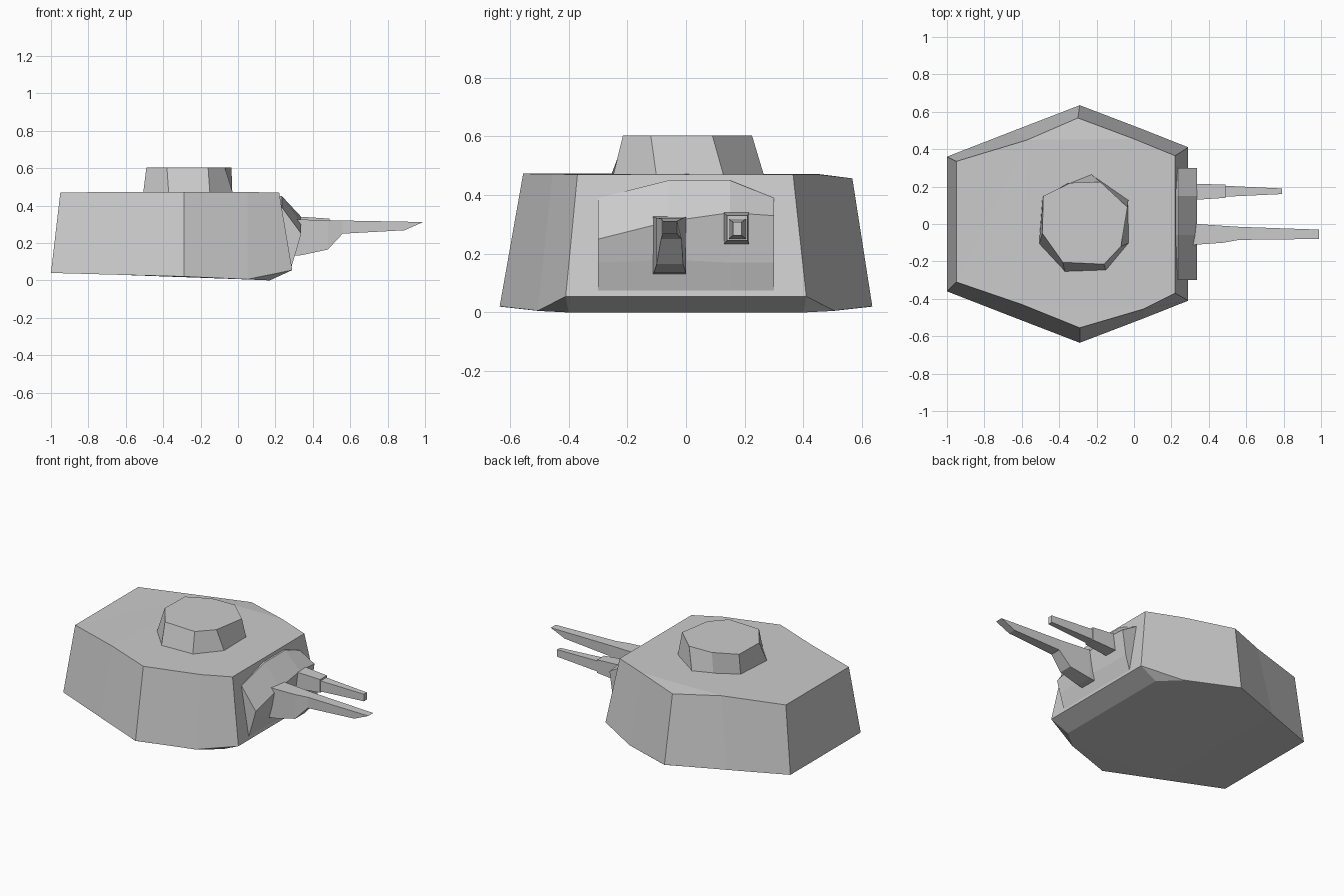
import bpy, bmesh

if "Cube" in bpy.data.objects:
    bpy.data.objects.remove(bpy.data.objects["Cube"])

# one flat grey for the whole turret
grey = bpy.data.materials.new("armour_grey")
grey.diffuse_color = (0.6, 0.6, 0.6, 1)
grey.use_nodes = True
grey.node_tree.nodes["Principled BSDF"].inputs["Base Color"].default_value = grey.diffuse_color


def loft(name, rings):
    """Skin equal-length rings of points and cap both ends."""
    bm = bmesh.new()
    vs = [[bm.verts.new(p) for p in ring] for ring in rings]
    n = len(vs[0])
    for a, b in zip(vs, vs[1:]):
        for i in range(n):
            j = (i + 1) % n
            bm.faces.new((a[i], a[j], b[j], b[i]))
    bm.faces.new(vs[0][::-1])
    bm.faces.new(vs[-1])
    bmesh.ops.triangulate(bm, faces=[f for f in bm.faces if len(f.verts) > 4])
    bmesh.ops.recalc_face_normals(bm, faces=bm.faces)
    me = bpy.data.meshes.new(name)
    bm.to_mesh(me)
    bm.free()
    me.materials.append(grey)
    ob = bpy.data.objects.new(name, me)
    bpy.context.collection.objects.link(ob)
    return ob


def box_ring(x, y0, y1, z0, z1, lean=0.0):
    """Rectangular section across x; lean pushes the lower edge along x."""
    return [(x + lean, y0, z0), (x + lean, y1, z0), (x, y1, z1), (x, y0, z1)]


def mirrored(half):
    return half + [(x, -y, z) for x, y, z in reversed(half)]


# hull: sloped hexagon with a chamfered front lower edge
sole = mirrored([(-1, .36, .04), (-.64, .497, .03), (-.29, .635, .02),
                 (.05, .50, .005), (.17, .40, 0)])
skirt = mirrored([(-1, .36, .04), (-.64, .5, .03), (-.29, .635, .021),
                  (.05, .505, .006), (.29, .41, .055)])
roof = [(-.95, .335, .47), (-.57, .45, .472), (-.30, .567, .457), (.0, .455, .47),
        (.22, .365, .47), (.22, -.37, .47), (.05, -.45, .472), (-.29, -.555, .473),
        (-.60, -.425, .473), (-.95, -.305, .47)]
# the roof order follows the sole: five points on each side
roof = roof[:5] + [(.22, -.37, .47), (.05, -.455, .472), (-.29, -.555, .473),
                   (-.60, -.43, .473), (-.95, -.31, .47)]
loft("hull", [sole, skirt, roof])

# cupola: irregular octagon
base = [(-.49, .14), (-.35, .22), (-.23, .268), (-.03, .13),
        (-.025, -.10), (-.15, -.25), (-.37, -.258), (-.508, -.11)]
lid = [(-.485, .15), (-.34, .22), (-.18, .225), (-.035, .09),
       (-.07, -.12), (-.16, -.215), (-.38, -.205), (-.49, -.05)]
loft("cupola", [[(x, y, .46) for x, y in base], [(x, y, .603) for x, y in lid]])

# mantlet: ridged plate whose crest rises toward +y
loft("mantlet", [[(.2, y, .07), (.2, y, top), (.235, y, top), (.338, y, ridge),
                  (.315, y, low), (.285, y, .07)]
                 for y, top, ridge, low in ((-.30, .39, .25, .17), (-.06, .45, .31, .18),
                                            (.15, .45, .34, .17), (.30, .39, .33, .17))])

# main gun: deep cradle tapering into the barrel
loft("main_gun", [box_ring(.28, -.115, .0, .13, .33),
                  box_ring(.34, -.11, .0, .135, .325),
                  box_ring(.48, -.10, -.01, .165, .322),
                  box_ring(.56, -.085, -.015, .25, .32),
                  box_ring(.99, -.08, -.03, .268, .312, -.10)])

# coaxial gun: short sleeve and thin barrel
loft("coaxial_sleeve", [box_ring(.27, .13, .215, .23, .345),
                        box_ring(.34, .13, .215, .235, .34),
                        box_ring(.49, .14, .21, .245, .33)])
loft("coaxial_barrel", [box_ring(.47, .145, .205, .25, .32),
                        box_ring(.79, .16, .19, .262, .308)])

# recentre is not needed: every coordinate is already in the final frame
